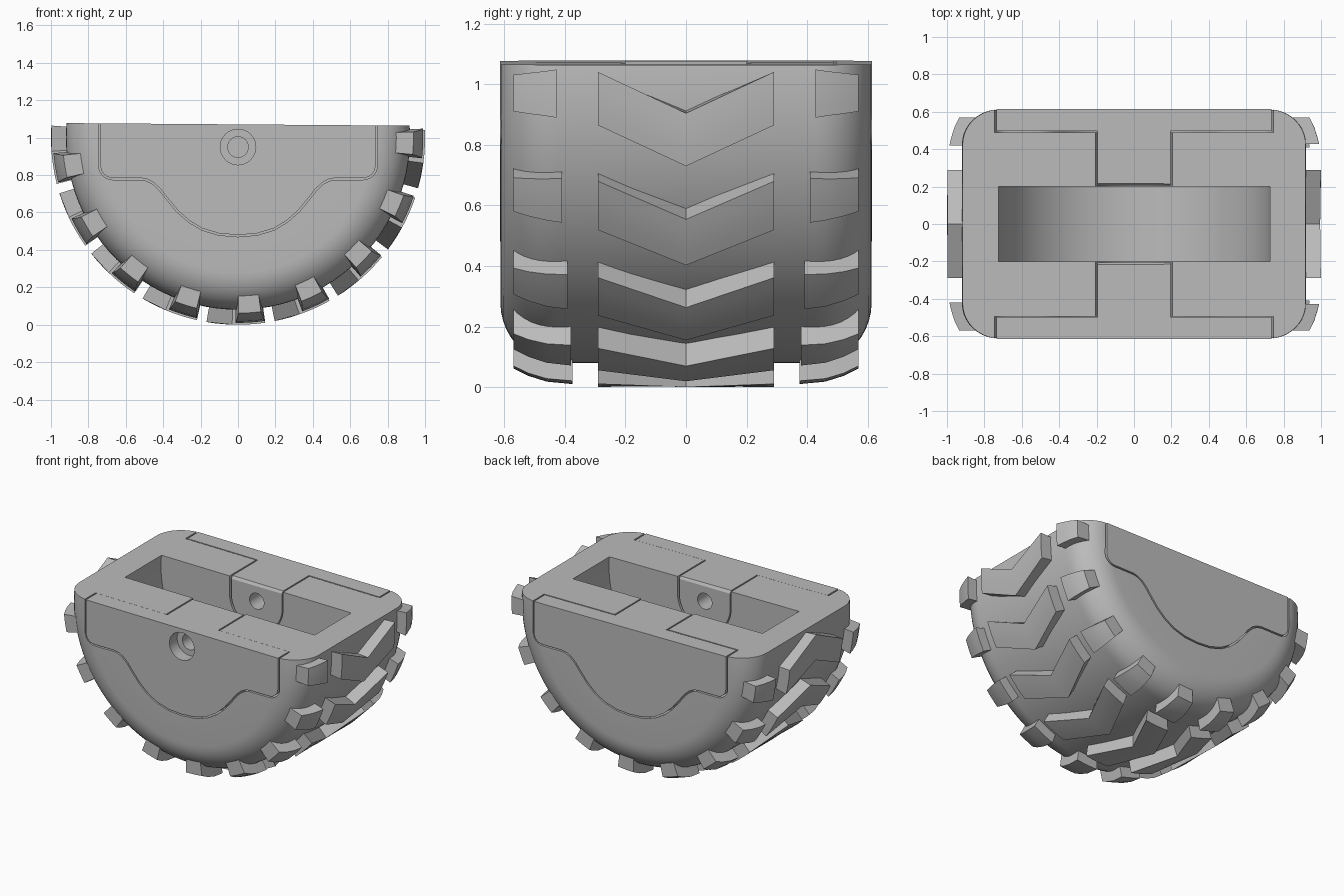
import bpy, bmesh, math
from mathutils import Matrix

if "Cube" in bpy.data.objects:
    bpy.data.objects.remove(bpy.data.objects["Cube"], do_unlink=True)

HUB_Z = 1.0       # height of the wheel axis
HOLE_Z = 0.95     # height of the bolt hole
GAP = 0.01        # seam around the hub inserts
HALF_Y = 0.613

grey = bpy.data.materials.new("plain_grey")
grey.diffuse_color = (0.5, 0.5, 0.5, 1)
grey.use_nodes = True
grey.node_tree.nodes["Principled BSDF"].inputs["Base Color"].default_value = (0.5, 0.5, 0.5, 1)


def top_z(x):
    """Height of the slightly sloping cut face."""
    return 1.071 - 0.0075 * x


def make(name, bm):
    bmesh.ops.recalc_face_normals(bm, faces=bm.faces)
    mesh = bpy.data.meshes.new(name)
    bm.to_mesh(mesh)
    bm.free()
    mesh.materials.append(grey)
    obj = bpy.data.objects.new(name, mesh)
    bpy.context.collection.objects.link(obj)
    return obj


def prism(name, outline, y0, y1):
    """Extrude an (x, z) outline along y."""
    bm = bmesh.new()
    a = [bm.verts.new((x, y0, z)) for x, z in outline]
    b = [bm.verts.new((x, y1, z)) for x, z in outline]
    bm.faces.new(a)
    bm.faces.new(b)
    n = len(a)
    for i in range(n):
        j = (i + 1) % n
        bm.faces.new((a[i], a[j], b[j], b[i]))
    return make(name, bm)


def circle(r, z, n=48):
    return [(r * math.cos(2 * math.pi * i / n), z + r * math.sin(2 * math.pi * i / n))
            for i in range(n)]


def cut(obj, cutter):
    """Subtract the cutter from the object, then discard it."""
    cutter.hide_render = True
    mod = obj.modifiers.new("cut", "BOOLEAN")
    mod.operation, mod.solver, mod.object = "DIFFERENCE", "EXACT", cutter
    bpy.context.view_layer.objects.active = obj
    bpy.ops.object.modifier_apply(modifier=mod.name)
    bpy.data.objects.remove(cutter, do_unlink=True)


def smooth(obj):
    bpy.ops.object.select_all(action="DESELECT")
    obj.select_set(True)
    bpy.context.view_layer.objects.active = obj
    bpy.ops.object.shade_smooth_by_angle(angle=math.radians(30))


def grow(path, d):
    """Offset an open (x, z) path outwards (to the right of travel)."""
    out = []
    for i, (x, z) in enumerate(path):
        p, q = path[max(i - 1, 0)], path[min(i + 1, len(path) - 1)]
        tx, tz = q[0] - p[0], q[1] - p[1]
        length = math.hypot(tx, tz)
        out.append((x + d * tz / length, z - d * tx / length))
    return out


def mirrored(half):
    """Complete a left-to-middle path symmetrically."""
    return half + [(-x, z) for x, z in reversed(half) if x != 0]


# Insert outlines, running from top left, below and up to top right
corner = [(-0.67 + 0.065 * math.cos(a), 0.85 + 0.065 * math.sin(a))
          for a in [math.radians(180 + 15 * i) for i in range(7)]]
plate_path = mirrored([(-0.735, 0.95)] + corner + [
    (-0.52, 0.785), (-0.485, 0.778), (-0.45, 0.76), (-0.415, 0.727), (-0.37, 0.67),
    (-0.32, 0.61), (-0.26, 0.557), (-0.19, 0.515), (-0.1, 0.488), (0, 0.48)])
neck_path = mirrored([(-0.195 * math.cos(math.radians(7.5 * i)),
                       0.95 - 0.195 * math.sin(math.radians(7.5 * i))) for i in range(12)]
                     + [(0, 0.755)])


def closed(path, grow_by=0.0):
    """Close a path at the cut face, or far above it for a cutter."""
    p = grow(path, grow_by) if grow_by else list(path)
    tops = [(x, 1.4 if grow_by else top_z(x)) for x in (p[0][0], p[-1][0])]
    return [tops[0]] + p + [tops[1]]


# Tyre body: rounded profile spun about the axle
bm = bmesh.new()
arc = [(0.72 + 0.20 * math.sin(a), 0.425 + (HALF_Y - 0.425) * math.cos(a))
       for a in [math.radians(9 * i) for i in range(11)]]
profile = [(0, HALF_Y)] + arc + [(r, -y) for r, y in reversed(arc)] + [(0, -HALF_Y)]
verts = [bm.verts.new((r, y, HUB_Z)) for r, y in profile]
edges = [bm.edges.new(pair) for pair in zip(verts, verts[1:])]
bmesh.ops.spin(bm, geom=verts + edges, cent=(0, 0, HUB_Z), axis=(0, 1, 0),
               angle=2 * math.pi, steps=96)
bmesh.ops.remove_doubles(bm, verts=bm.verts, dist=0.0005)
body = make("tyre_body", bm)
cut(body, prism("top_cutter", [(-1.5, top_z(-1.5)), (1.5, top_z(1.5)), (1.5, 3), (-1.5, 3)], -1, 1))

# Curved pocket and the sockets for both hub inserts
cut(body, prism("pocket_cutter", circle(0.73, HUB_Z, 96), -0.2, 0.2))
for side, inner in ((-1, 0.495), (1, 0.488)):
    cut(body, prism("plate_cutter", closed(plate_path, GAP), side * inner, side * 0.8))
    cut(body, prism("neck_cutter", closed(neck_path, GAP), side * 0.15, side * 0.52))
smooth(body)

# Hub inserts: outer plate plus a neck reaching the pocket
for side, label in ((-1, "front"), (1, "back")):
    plate = prism(label + "_hub_plate", closed(plate_path), side * 0.496, side * (HALF_Y + 0.001))
    neck = prism(label + "_hub_neck", closed(neck_path), side * 0.205, side * 0.496)
    # Chamfer on the pocket edge of the neck
    bm = bmesh.new()
    bmesh.ops.create_cube(bm, size=1)
    bmesh.ops.transform(bm, verts=bm.verts, matrix=Matrix.Translation((0, side * 0.205, 1.078))
                        @ Matrix.Rotation(side * math.radians(-32), 4, "X")
                        @ Matrix.Diagonal((0.6, 0.026, 0.2, 1)))
    cut(neck, make("chamfer_cutter", bm))
    # Bolt hole: through the front, blind in the back
    cut(neck, prism("hole_cutter", circle(0.055, HOLE_Z), side * 0.15,
                    side * (0.7 if side < 0 else 0.42)))
    if side < 0:
        cut(plate, prism("hole_cutter", circle(0.055, HOLE_Z), -0.7, -0.4))
        cut(plate, prism("bore_cutter", circle(0.095, HOLE_Z), -0.7, -0.53))
    smooth(plate)
    smooth(neck)


def tread(name, columns, steps=4):
    """Curved block; columns are (y, start deg, end deg, inner r, outer r)."""
    bm = bmesh.new()

    def layer(k):
        rows = []
        for col in columns:
            row = []
            for t in range(steps + 1):
                a = math.radians(col[1] + (col[2] - col[1]) * t / steps)
                row.append(bm.verts.new((col[k] * math.cos(a), col[0],
                                         HUB_Z - col[k] * math.sin(a))))
            rows.append(row)
        return rows

    lo, hi = layer(3), layer(4)
    last = len(columns) - 1
    for c in range(last):
        for t in range(steps):
            for g in (lo, hi):
                bm.faces.new((g[c][t], g[c + 1][t], g[c + 1][t + 1], g[c][t + 1]))
        for t in (0, steps):
            bm.faces.new((lo[c][t], lo[c + 1][t], hi[c + 1][t], hi[c][t]))
    for c in (0, last):
        for t in range(steps):
            bm.faces.new((lo[c][t], lo[c][t + 1], hi[c][t + 1], hi[c][t]))
    smooth(make(name, bm))


# Nine rows of tread: a central chevron and a shoulder block on each side
for i in range(9):
    s = -2.3 + 21 * i
    tread(f"chevron_{i + 1}", [(-0.29, s, s + 10.1, 0.88, 1.0),
                               (0, s + 7.8, s + 18, 0.88, 1.0),
                               (0.29, s, s + 10.1, 0.88, 1.0)])
    m = 1.8 + 21.1 * i
    y_in = 0.43 - 0.055 * math.sin(math.radians(max(m, 0)))
    for side, label in ((-1, "front"), (1, "back")):
        tread(f"{label}_shoulder_block_{i + 1}",
              [(side * y_in, m - 4.6, m + 4.6, 0.86, 0.99),
               (side * 0.46, m - 4.35, m + 4.35, 0.85, 0.982),
               (side * 0.52, m - 4.0, m + 4.0, 0.82, 0.963),
               (side * 0.57, m - 3.7, m + 3.7, 0.79, 0.938)])
